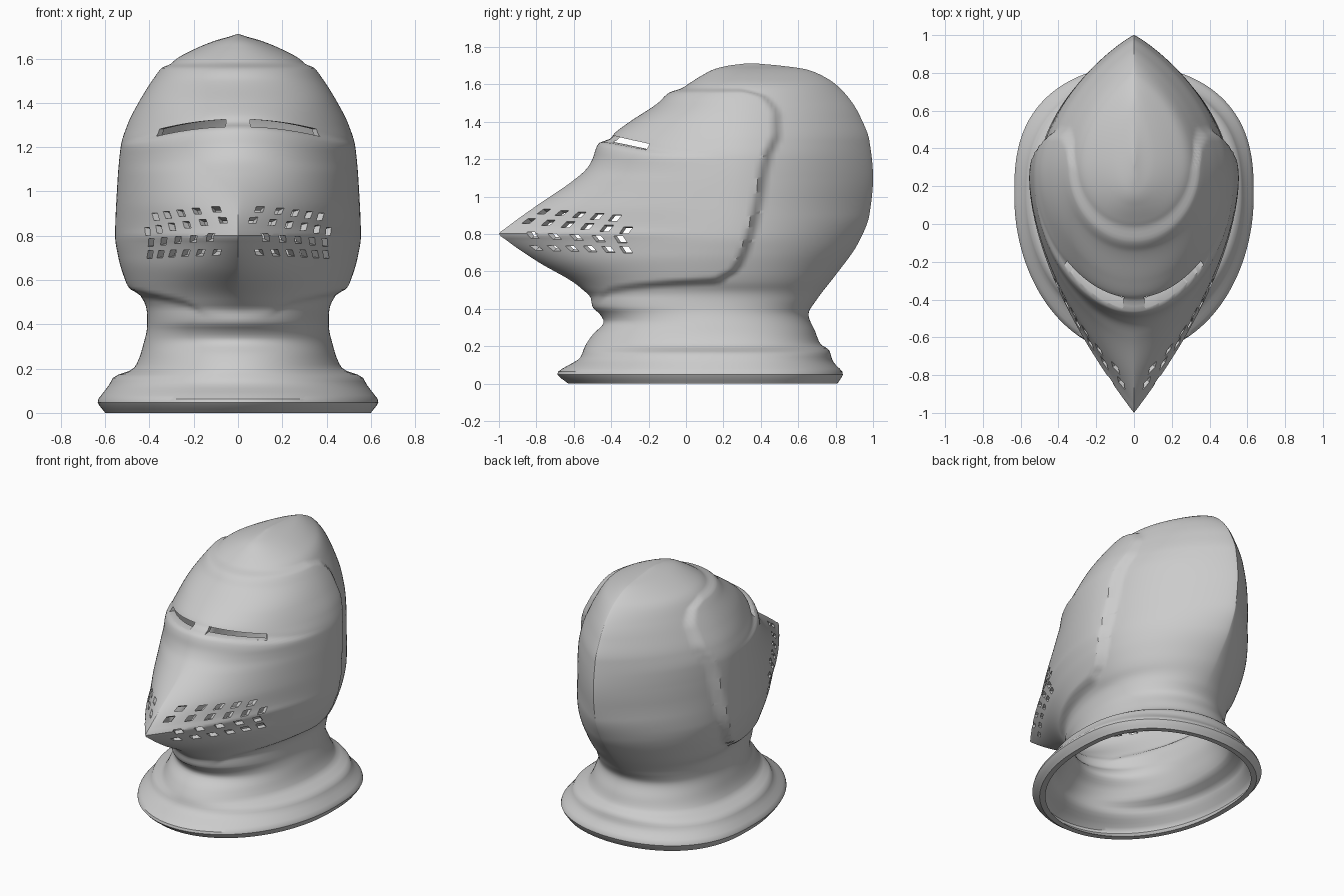
import bpy, bmesh
from math import sin, cos, asin, pi, exp, copysign
from mathutils import Vector

if "Cube" in bpy.data.objects:
    bpy.data.objects.remove(bpy.data.objects["Cube"])

H, ROWS, SEG = 1.71, 160, 184


def curve(*pts):
    """Monotone cubic through (position, value) points."""
    xs, ys = zip(*pts)
    d = [(ys[i + 1] - ys[i]) / (xs[i + 1] - xs[i]) for i in range(len(xs) - 1)]
    tan = [d[0]] + [2 * a * b / (a + b) if a * b > 0 else 0 for a, b in zip(d, d[1:])] + [d[-1]]

    def value(x):
        x = min(max(x, xs[0]), xs[-1])
        i = 0
        while i < len(d) - 1 and x > xs[i + 1]:
            i += 1
        h = xs[i + 1] - xs[i]
        s = (x - xs[i]) / h
        return (ys[i] * (1 + 2 * s) * (1 - s) ** 2 + ys[i + 1] * s * s * (3 - 2 * s)
                + h * s * (1 - s) * (tan[i] * (1 - s) - tan[i + 1] * s))
    return value


def ramp(s):
    s = min(max(s, 0), 1)
    return s * s * (3 - 2 * s)


# Half width, front profile and back profile by height
width = curve((0, .60), (.055, .635), (.07, .625), (.13, .58), (.165, .56), (.185, .50), (.205, .468),
              (.3, .43), (.4, .41), (.5, .46), (.54, .485), (.6, .51), (.7, .54), (.8, .555), (1, .547),
              (1.2, .53), (1.3, .50), (1.4, .45), (1.5, .388), (1.57, .335), (1.6, .30), (1.64, .22),
              (1.68, .115), (1.7, .04), (H, .008))
front = curve((0, -.63), (.055, -.69), (.07, -.675), (.14, -.565), (.2, -.54), (.26, -.50), (.33, -.44),
              (.37, -.46), (.41, -.50), (.46, -.51), (.5, -.55), (.54, -.60), (.65, -.79), (.77, -.965),
              (.8, -1), (.83, -.965), (.95, -.80), (1.08, -.61), (1.15, -.53), (1.2, -.50), (1.26, -.48),
              (1.285, -.465), (1.31, -.405), (1.34, -.38), (1.4, -.30), (1.5, -.15), (1.555, -.09),
              (1.58, -.02), (1.6, .01), (1.65, .09), (1.68, .15), (1.7, .23), (H, .31))
back = curve((0, .81), (.055, .84), (.07, .83), (.12, .785), (.18, .765), (.21, .72), (.28, .69), (.37, .655),
             (.45, .70), (.58, .80), (.75, .92), (.9, .98), (1.1, 1), (1.3, .98), (1.43, .93), (1.5, .89),
             (1.6, .80), (1.65, .72), (1.68, .64), (1.7, .50), (H, .39))
middle = curve((0, .15), (.3, .15), (.6, .22), (1, .25), (1.4, .28), (H, .35))
# Plan shape exponents: root .5 is round, 1 is a pointed keel
front_pow = curve((.5, 2), (.65, 1.8), (.8, 1.7), (1, 1.8), (1.2, 2))
front_root = curve((.45, .5), (.65, .8), (.8, 1), (.95, .8), (1.2, .53), (1.4, .5))
back_pow = curve((0, 2.8), (.3, 2.3), (.7, 2), (1.1, 1.9))
back_root = curve((.4, .5), (.7, .72), (1, .88), (1.5, .85), (H, .7))
# Visor outline seen from the side
visor_back = curve((.5, .15), (.57, .2), (.6, .25), (.68, .3), (.9, .37), (1.2, .43), (1.35, .485),
                   (1.43, .485), (1.53, .42), (1.57, .3))
visor_low = curve((-1, .40), (-.5, .42), (-.4, .50), (-.1, .535), (.2, .55), (.5, .57))


def surface(a, z):
    """Point on the outer shell; a is the angle around the helmet."""
    m, t = middle(z), abs(sin(a))
    is_front = sin(a) < 0
    p, q = (front_pow(z), front_root(z)) if is_front else (back_pow(z), back_root(z))
    x = copysign(width(z) * max(0, 1 - t ** p) ** q, cos(a))
    # the sight ledge droops toward the sides
    zf = z + .4 * x * x * exp(-((z - 1.28) / .12) ** 2)
    y = m + t * ((front(zf) if is_front else back(z)) - m)
    visor = (ramp((visor_back(z) - y) / .05 + .5) * ramp((z - visor_low(y)) / .04 + .5)
             * ramp((1.58 - z) / .025))
    x *= 1 - .08 * ramp((z - .4) / .1) * (1 - visor)
    return Vector((x, y, z))


def mesh_object(name, bm):
    bmesh.ops.recalc_face_normals(bm, faces=bm.faces)
    me = bpy.data.meshes.new(name)
    bm.to_mesh(me)
    bm.free()
    ob = bpy.data.objects.new(name, me)
    bpy.context.collection.objects.link(ob)
    return ob


# Helmet shell: outer and inner skins joined along the bottom rim
bm = bmesh.new()
outer, inner = [], []
for r in range(ROWS + 1):
    z = H * (1 - (1 - r / ROWS) ** 1.5)
    m = middle(z)
    pts = [surface(2 * pi * k / SEG, z) for k in range(SEG)]
    outer.append([bm.verts.new(p) for p in pts])
    inner.append([bm.verts.new((p.x * .945, m + (p.y - m) * .95, z - .035 * (z / H) ** 6)) for p in pts])
for grid in (outer, inner, [outer[0], inner[0]]):
    for lo, hi in zip(grid, grid[1:]):
        for k in range(SEG):
            n = (k + 1) % SEG
            bm.faces.new((lo[k], lo[n], hi[n], hi[k]))
bm.faces.new(outer[-1])
bm.faces.new(inner[-1])
helmet = mesh_object("helmet_shell", bm)

# Breathing hole cutters: rows of small boxes set square to the visor
bm = bmesh.new()


def box_faces(v):
    for f in ((0, 1, 3, 2), (4, 5, 7, 6), (0, 1, 5, 4), (2, 3, 7, 6), (0, 2, 6, 4), (1, 3, 7, 5)):
        bm.faces.new([v[i] for i in f])


# each row: count, first y, last y, first z, last z
for n, y0, y1, z0, z1 in ((5, -.76, -.38, .92, .885), (6, -.84, -.32, .87, .82),
                          (5, -.82, -.35, .79, .77), (6, -.80, -.32, .725, .715)):
    for i in range(n):
        s = i / (n - 1)
        y, z = y0 + (y1 - y0) * s, z0 + (z1 - z0) * s
        m = middle(z)
        a = -asin((m - y) / (m - front(z)))
        c = surface(a, z)
        u = (surface(a + .01, z) - surface(a - .01, z)).normalized()
        v = (surface(a, z + .01) - surface(a, z - .01)).normalized()
        w = u.cross(v).normalized()
        for side in (1, -1):
            vs = []
            for e in (-.06, .05):
                for h in (-.022, .022):
                    for l in (-.027, .027):
                        p = c + w * e + v * h + u * l
                        vs.append(bm.verts.new((p.x * side, p.y, p.z)))
            box_faces(vs)

# Eye slit cutters: a curved bar following the sight ledge on each side
STEPS = 12
for side in (1, -1):
    rings = []
    for i in range(STEPS + 1):
        x = .055 + .305 * i / STEPS
        z = 1.308 - .34 * x * x
        t = (1 - (x / width(z)) ** (1 / front_root(z))) ** (1 / front_pow(z))
        c = surface(-asin(t), z)
        out = Vector((c.x, c.y - middle(z), 0)).normalized()
        ring = []
        for e, h in ((-.08, -.015), (.08, -.015), (.08, .018), (-.08, .018)):
            p = c + out * e
            ring.append(bm.verts.new((p.x * side, p.y, z + h)))
        rings.append(ring)
    for r0, r1 in zip(rings, rings[1:]):
        for k in range(4):
            n = (k + 1) % 4
            bm.faces.new((r0[k], r0[n], r1[n], r1[k]))
    bm.faces.new(rings[0])
    bm.faces.new(rings[-1])
cutter = mesh_object("opening_cutter", bm)
cutter.hide_render = True

# Cut the openings and shade
mod = helmet.modifiers.new("openings", 'BOOLEAN')
mod.operation, mod.solver, mod.object = 'DIFFERENCE', 'EXACT', cutter
bpy.context.view_layer.objects.active = helmet
helmet.select_set(True)
bpy.ops.object.modifier_apply(modifier=mod.name)
bpy.data.objects.remove(cutter)
bpy.ops.object.shade_smooth_by_angle(angle=0.6)
